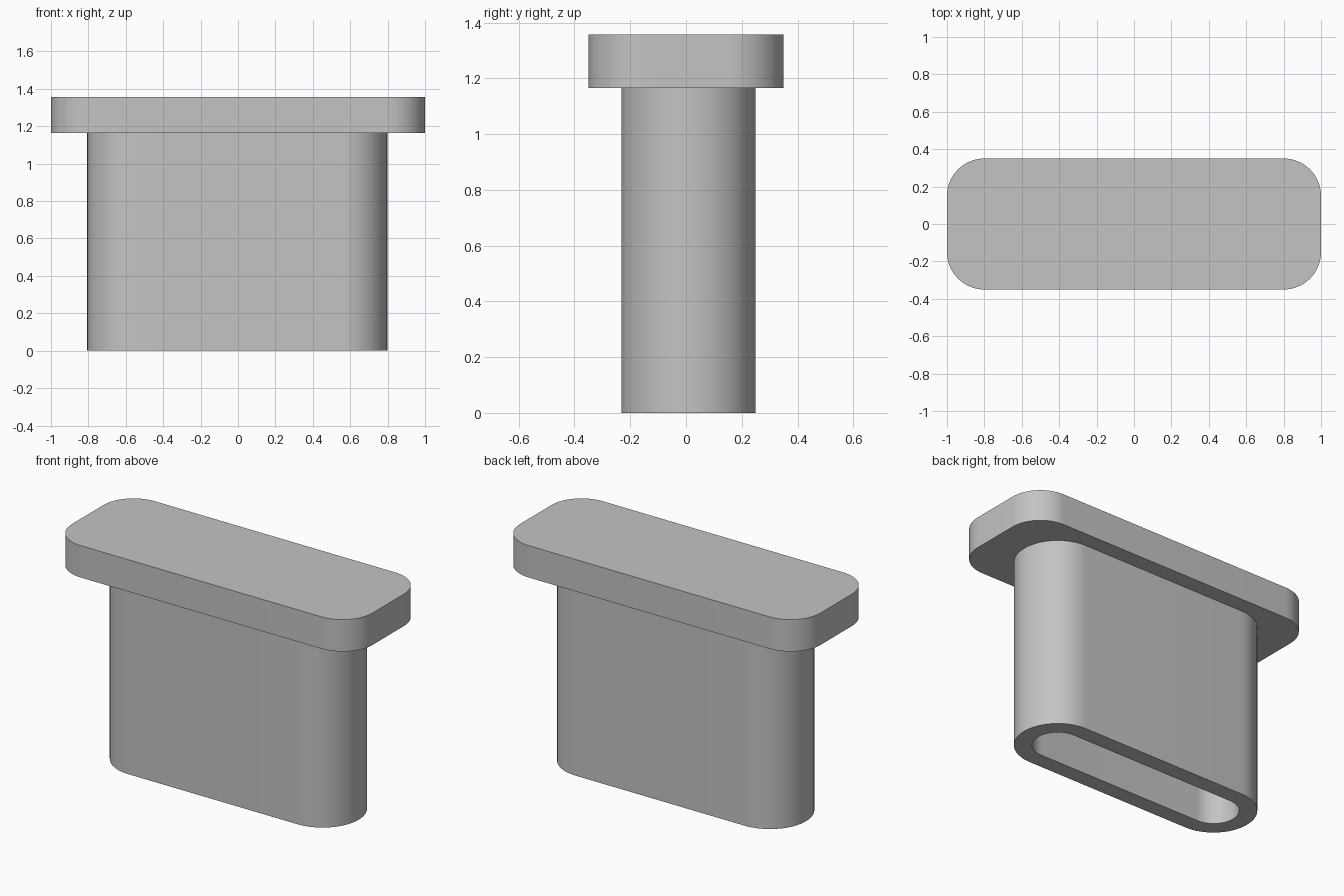
import bpy, bmesh, math

cube = bpy.data.objects.get("Cube")
if cube:
    bpy.data.objects.remove(cube, do_unlink=True)

# One plain grey for everything
grey = bpy.data.materials.new("plain_grey")
grey.use_nodes = True
GREY = (0.55, 0.55, 0.55, 1)
grey.diffuse_color = GREY
grey.node_tree.nodes["Principled BSDF"].inputs["Base Color"].default_value = GREY

STEPS = 16  # segments per rounded corner


def outline(half_x, half_y, radius):
    """Rounded rectangle, counter-clockwise."""
    points = []
    for k, (sx, sy) in enumerate([(1, 1), (-1, 1), (-1, -1), (1, -1)]):
        for i in range(STEPS + 1):
            a = math.pi / 2 * (k + i / STEPS)
            points.append((sx * (half_x - radius) + radius * math.cos(a),
                           sy * (half_y - radius) + radius * math.sin(a)))
    return points


def ring(bm, points, z):
    return [bm.verts.new((x, y, z)) for x, y in points]


def bridge(bm, a, b):
    for i in range(len(a)):
        j = (i + 1) % len(a)
        bm.faces.new((a[i], a[j], b[j], b[i]))


def finish(bm, name, location):
    bmesh.ops.recalc_face_normals(bm, faces=bm.faces)
    mesh = bpy.data.meshes.new(name)
    bm.to_mesh(mesh)
    bm.free()
    mesh.materials.append(grey)
    obj = bpy.data.objects.new(name, mesh)
    obj.location = location
    bpy.context.collection.objects.link(obj)
    bpy.ops.object.select_all(action="DESELECT")
    obj.select_set(True)
    bpy.context.view_layer.objects.active = obj
    bpy.ops.object.shade_smooth_by_angle(angle=math.radians(30))
    return obj


BODY_TOP, LID_TOP = 1.165, 1.357

# Lid: solid rounded slab
bm = bmesh.new()
shape = outline(1.0, 0.35, 0.2)
low, high = ring(bm, shape, BODY_TOP), ring(bm, shape, LID_TOP)
bridge(bm, low, high)
bm.faces.new(low[::-1])
bm.faces.new(high)
finish(bm, "lid", (0, 0, 0))

# Body: hollow tube with rounded ends, open below and closed by the lid
bm = bmesh.new()
WALL = 0.1
outer = outline(0.802, 0.241, 0.24)
inner = outline(0.802 - WALL, 0.241 - WALL, 0.24 - WALL)
loops = [ring(bm, outer, 0), ring(bm, outer, BODY_TOP),
         ring(bm, inner, BODY_TOP), ring(bm, inner, 0)]
for i in range(4):
    bridge(bm, loops[i], loops[(i + 1) % 4])
finish(bm, "hollow_body", (-0.004, 0.009, 0))
